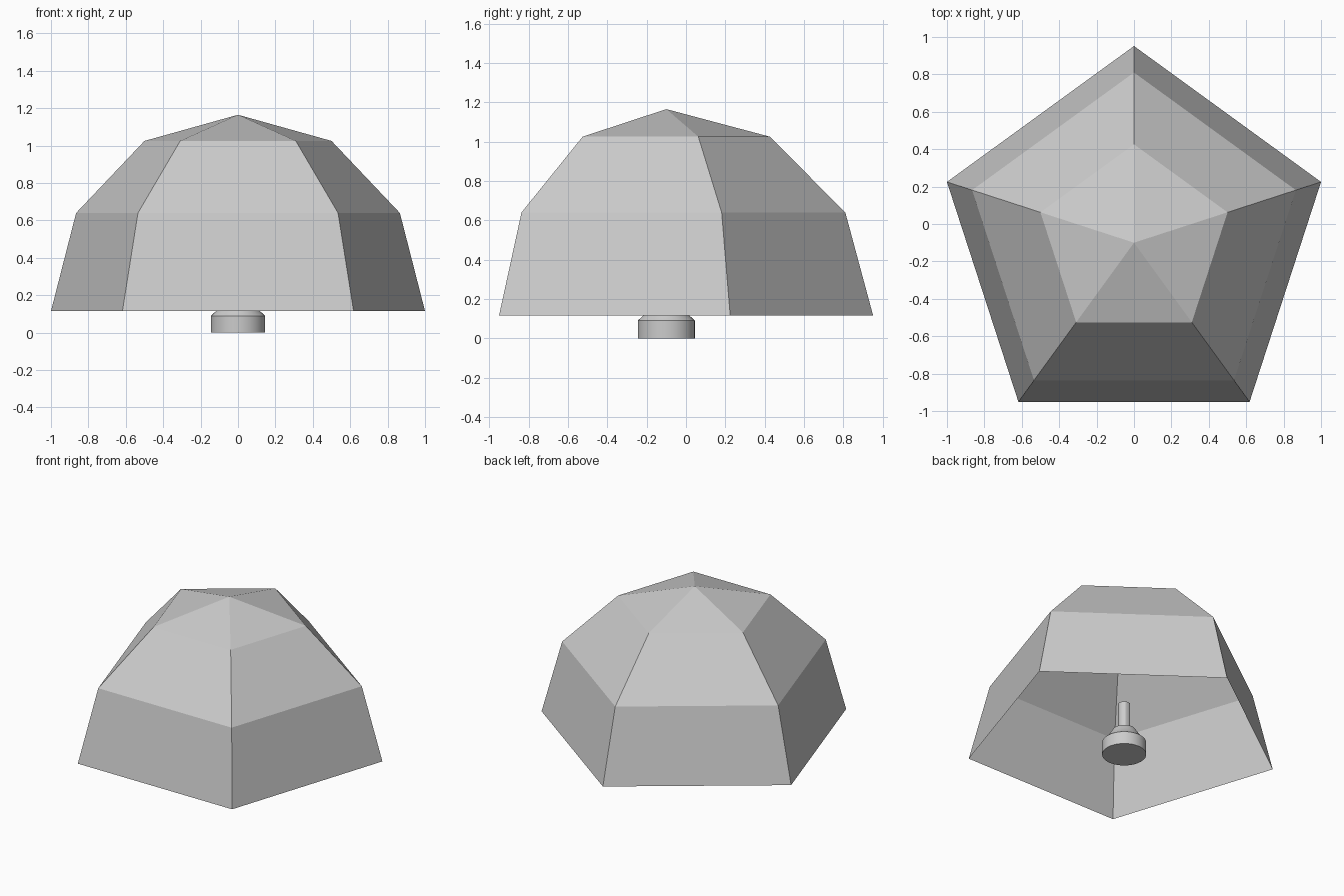
import bpy, bmesh, math

if "Cube" in bpy.data.objects:
    bpy.data.objects.remove(bpy.data.objects["Cube"])

CY = -0.10  # y of the common axis


def lathe(name, profile, sides, start, smooth=False, cap_bottom=False, cap_top=False):
    """Stack rings of (radius, z) around the axis; radius 0 makes a point."""
    bm = bmesh.new()
    rings = []
    for r, z in profile:
        n = 1 if r == 0 else sides
        rings.append([bm.verts.new((r * math.cos(start + math.tau * i / sides),
                                    r * math.sin(start + math.tau * i / sides), z))
                      for i in range(n)])
    for a, b in zip(rings, rings[1:]):
        for i in range(sides):
            j = (i + 1) % sides
            if len(b) == 1:
                bm.faces.new((a[i], a[j], b[0]))
            else:
                bm.faces.new((a[i], a[j], b[j], b[i]))
    if cap_bottom:
        bm.faces.new(rings[0][::-1])
    if cap_top:
        bm.faces.new(rings[-1])
    mesh = bpy.data.meshes.new(name)
    bm.to_mesh(mesh)
    bm.free()
    ob = bpy.data.objects.new(name, mesh)
    ob.location.y = CY
    bpy.context.collection.objects.link(ob)
    if smooth:
        bpy.ops.object.select_all(action='DESELECT')
        ob.select_set(True)
        bpy.context.view_layer.objects.active = ob
        bpy.ops.object.shade_smooth_by_angle(angle=math.radians(30))
    return ob


# Open five-sided dome shell, one corner pointing to the back
lathe("dome_shell", [(1.0515, 0.115), (0.91, 0.64), (0.526, 1.025), (0, 1.165)],
      5, math.pi / 2)

# Round foot with a bevelled, domed top
lathe("foot_knob", [(0.145, 0), (0.145, 0.09), (0.118, 0.115), (0.095, 0.15),
                    (0.075, 0.182), (0.04, 0.2)],
      32, 0, smooth=True, cap_bottom=True, cap_top=True)

# Short stem rising inside the dome
lathe("stem", [(0.04, 0.19), (0.04, 0.38)], 12, 0, smooth=True,
      cap_bottom=True, cap_top=True)
